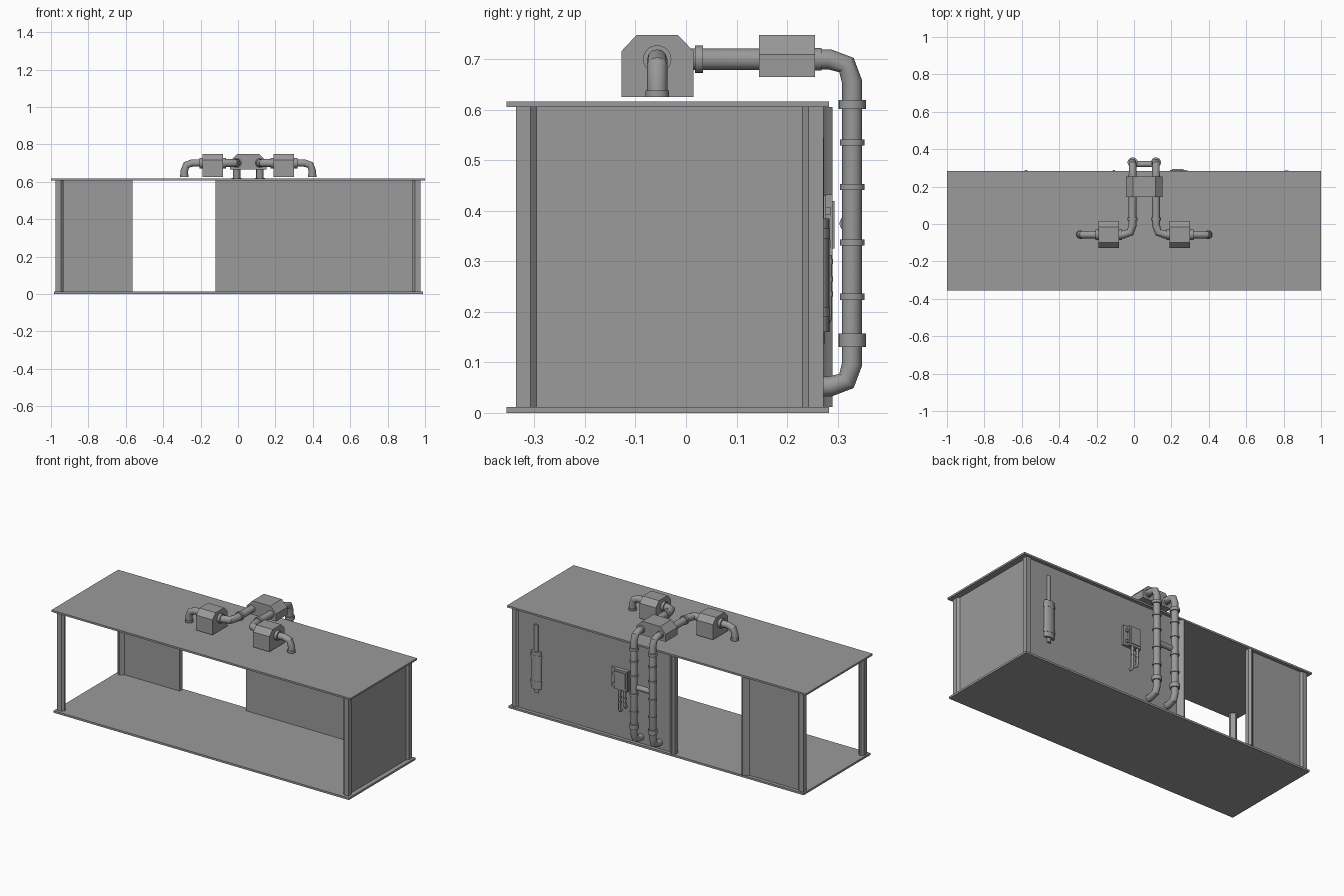
import bpy, bmesh, math
from mathutils import Vector

if "Cube" in bpy.data.objects:
    bpy.data.objects.remove(bpy.data.objects["Cube"])

CX = 0.055            # centre line of the duct system
DOOR = -0.3425        # centre line of the rear opening


def finish(name, bm, smooth=False):
    bmesh.ops.recalc_face_normals(bm, faces=bm.faces[:])
    me = bpy.data.meshes.new(name)
    bm.to_mesh(me)
    bm.free()
    ob = bpy.data.objects.new(name, me)
    bpy.context.collection.objects.link(ob)
    if smooth:
        shade(ob)
    return ob


def shade(ob):
    bpy.ops.object.select_all(action='DESELECT')
    ob.select_set(True)
    bpy.context.view_layer.objects.active = ob
    bpy.ops.object.shade_smooth_by_angle(angle=math.radians(35))


def prism(name, pts, a, b, axis='z'):
    """Extrude a 2D profile from a to b along an axis."""
    place = {'x': lambda p, t: (t, p[0], p[1]),
             'y': lambda p, t: (p[0], t, p[1]),
             'z': lambda p, t: (p[0], p[1], t)}[axis]
    bm = bmesh.new()
    f = bm.faces.new([bm.verts.new(place(p, a)) for p in pts])
    r = bmesh.ops.extrude_face_region(bm, geom=[f])
    d = Vector(place((0, 0), b - a))
    bmesh.ops.translate(bm, vec=d, verts=[v for v in r['geom'] if isinstance(v, bmesh.types.BMVert)])
    return finish(name, bm)


def box(name, x0, x1, y0, y1, z0, z1):
    return prism(name, [(x0, y0), (x1, y0), (x1, y1), (x0, y1)], z0, z1)


def cyl(name, p, q, r, n=20, flat=1.0):
    """Cylinder between two points, optionally squashed in y."""
    p, q = Vector(p), Vector(q)
    bm = bmesh.new()
    bmesh.ops.create_cone(bm, cap_ends=True, segments=n, radius1=r, radius2=r, depth=(q - p).length)
    bmesh.ops.rotate(bm, verts=bm.verts, matrix=(q - p).to_track_quat('Z', 'Y').to_matrix())
    bmesh.ops.scale(bm, vec=(1, flat, 1), verts=bm.verts)
    bmesh.ops.translate(bm, vec=(p + q) / 2, verts=bm.verts)
    return finish(name, bm, True)


def pipe(name, pts, r, fillet=0.03, steps=2):
    """Round tube along a path with coarsely rounded corners."""
    pts = [Vector(p) for p in pts]
    path = [pts[0]]
    for a, b, c in zip(pts, pts[1:], pts[2:]):
        s, e = b + (a - b).normalized() * fillet, b + (c - b).normalized() * fillet
        for i in range(steps + 1):
            t = i / steps
            path.append(s * (1 - t) ** 2 + b * 2 * t * (1 - t) + e * t * t)
    path.append(pts[-1])
    cu = bpy.data.curves.new(name, 'CURVE')
    cu.dimensions = '3D'
    cu.bevel_depth, cu.bevel_resolution, cu.use_fill_caps = r, 4, True
    sp = cu.splines.new('POLY')
    sp.points.add(len(path) - 1)
    for sp_pt, co in zip(sp.points, path):
        sp_pt.co = (*co, 1)
    tmp = bpy.data.objects.new(name + "_path", cu)
    bpy.context.collection.objects.link(tmp)
    bpy.context.view_layer.update()
    me = bpy.data.meshes.new_from_object(tmp.evaluated_get(bpy.context.evaluated_depsgraph_get()))
    bpy.data.objects.remove(tmp)
    ob = bpy.data.objects.new(name, me)
    bpy.context.collection.objects.link(ob)
    shade(ob)
    return ob


# Floor, roof and wall panels
box("floor", -0.985, 0.99, -0.355, 0.283, 0, 0.012)
box("roof", -1, 1, -0.355, 0.283, 0.606, 0.617)
box("right_wall", 0.952, 0.962, -0.32, 0.255, 0.012, 0.606)
box("back_wall_long", -0.0775, 0.955, 0.25, 0.262, 0.012, 0.606)
box("back_wall_short", -0.955, -0.6075, 0.25, 0.262, 0.012, 0.606)

# Corner posts with chamfered flanges
L = [(0, 0), (0.029, 0), (0.041, 0.012), (0.041, 0.022), (0.022, 0.041), (0.012, 0.041), (0, 0.029)]
for sx, xn in ((-1, "left"), (1, "right")):
    for sy, y, yn in ((-1, -0.337, "front"), (1, 0.272, "back")):
        prism(f"{yn}_{xn}_post", [(sx * (0.975 - u), y - sy * v) for u, v in L], 0.012, 0.606)

# Posts beside the rear opening
P = [(0.2225, 0.25), (0.2225, 0.278), (0.2325, 0.29), (0.2375, 0.29), (0.2475, 0.278), (0.265, 0.262), (0.265, 0.25)]
for s, n in ((-1, "left"), (1, "right")):
    prism(f"opening_post_{n}", [(DOOR + s * u, v) for u, v in P], 0.012, 0.606)

# Central duct box on the roof edge
prism("duct_box_back", [(CX - 0.098, 0.665), (CX + 0.098, 0.665), (CX + 0.098, 0.71), (CX + 0.06, 0.748),
                        (CX - 0.06, 0.748), (CX - 0.098, 0.71)], 0.145, 0.255, 'y')

# Mirrored pipe runs and side duct boxes
for s, n in ((-1, "left"), (1, "right")):
    def X(d):
        return CX + s * d
    px = X(0.0625)
    # Riser on the back wall
    pipe(f"riser_{n}", [(px, 0.25, 0.7), (px, 0.329, 0.7), (px, 0.329, 0.052), (px, 0.262, 0.052)], 0.02, 0.045)
    cyl(f"riser_neck_{n}", (px, 0.25, 0.7), (px, 0.268, 0.7), 0.022)
    for i, (z0, z1, r) in enumerate(((0.602, 0.62, 0.027), (0.13, 0.157, 0.027), (0.529, 0.541, 0.0245),
                                     (0.441, 0.453, 0.0245), (0.331, 0.343, 0.0245), (0.224, 0.236, 0.0245))):
        cyl(f"riser_collar_{n}_{i}", (px, 0.329, z0), (px, 0.329, z1), r)
    # Roof pipe from central box to side box
    pipe(f"roof_pipe_{n}", [(px, 0.15, 0.7), (px, -0.057, 0.7), (X(0.145), -0.057, 0.7)], 0.0215, 0.05)
    cyl(f"roof_pipe_collar_{n}", (px, 0.018, 0.7), (px, 0.034, 0.7), 0.027)
    # Side box with chamfered top
    prism(f"duct_box_{n}", [(-0.128, 0.625), (0.015, 0.625), (0.015, 0.716), (-0.016, 0.748),
                            (-0.098, 0.748), (-0.128, 0.716)], X(0.136), X(0.245), 'x')
    cyl(f"box_inner_neck_{n}", (X(0.12), -0.057, 0.7), (X(0.14), -0.057, 0.7), 0.028)
    cyl(f"box_outer_neck_{n}", (X(0.24), -0.057, 0.7), (X(0.262), -0.057, 0.7), 0.028)
    # Outlet bending down towards the roof
    pipe(f"outlet_{n}", [(X(0.24), -0.057, 0.7), (X(0.342), -0.057, 0.7), (X(0.342), -0.057, 0.626)], 0.02, 0.042)
    cyl(f"outlet_collar_{n}", (X(0.342), -0.057, 0.625), (X(0.342), -0.057, 0.638), 0.0235)

# Cross pipe joining the risers
cyl("riser_cross_pipe", (CX - 0.0625, 0.32, 0.375), (CX + 0.0625, 0.32, 0.375), 0.016)

# Switch box with conduits
box("switch_back_plate", 0.19, 0.305, 0.26, 0.277, 0.31, 0.43)
box("switch_cover", 0.193, 0.275, 0.275, 0.29, 0.312, 0.432)
box("switch_door", 0.203, 0.265, 0.288, 0.294, 0.325, 0.42)
for i, z in enumerate((0.335, 0.4)):
    box(f"switch_hinge_{i}", 0.272, 0.29, 0.275, 0.286, z - 0.008, z + 0.008)
for i, (x, zb) in enumerate(((0.213, 0.21), (0.247, 0.18))):
    pipe(f"conduit_{i}", [(x, 0.282, 0.32), (x, 0.282, zb), (x, 0.258, zb)], 0.0075, 0.012, 4)
    for j, z in enumerate((0.3, 0.265, 0.235)):
        cyl(f"conduit_ring_{i}_{j}", (x, 0.282, z - 0.005), (x, 0.282, z + 0.005), 0.0095, 12)

# Half-sunk wall canister with rod and nozzle
for n, z0, z1, r in (("body", 0.16, 0.385, 0.034), ("top_band", 0.345, 0.365, 0.037), ("low_band", 0.19, 0.21, 0.037),
                     ("rod", 0.38, 0.545, 0.013), ("nozzle", 0.135, 0.165, 0.014)):
    cyl(f"canister_{n}", (0.815, 0.267, z0), (0.815, 0.267, z1), r, 20, 0.5)

# Dark grey paint on every part
paint = bpy.data.materials.new("dark_grey_paint")
paint.diffuse_color = (0.325, 0.325, 0.325, 1)
paint.use_nodes = True
paint.node_tree.nodes["Principled BSDF"].inputs["Base Color"].default_value = paint.diffuse_color
for ob in bpy.data.objects:
    ob.data.materials.clear()
    ob.data.materials.append(paint)
